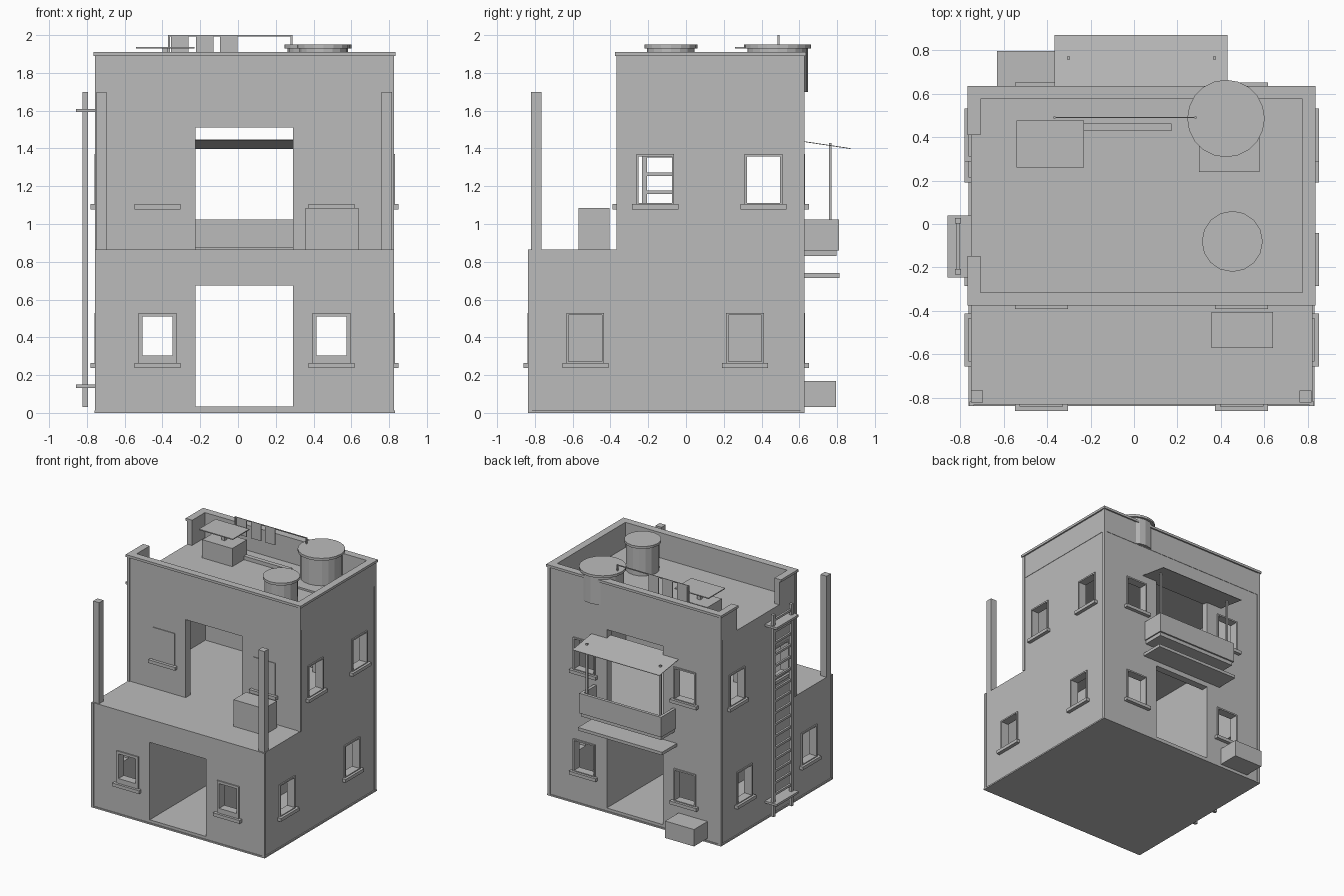
import bpy
import bmesh
from mathutils import Matrix, Vector

default_cube = bpy.data.objects.get("Cube")
if default_cube:
    bpy.data.objects.remove(default_cube, do_unlink=True)

plaster = bpy.data.materials.new("plaster_grey")
plaster.use_nodes = True
grey = (0.5, 0.5, 0.5, 1)
plaster.diffuse_color = grey
plaster.node_tree.nodes["Principled BSDF"].inputs["Base Color"].default_value = grey


def finish(name, bm):
    mesh = bpy.data.meshes.new(name)
    bm.to_mesh(mesh)
    bm.free()
    mesh.materials.append(plaster)
    obj = bpy.data.objects.new(name, mesh)
    bpy.context.scene.collection.objects.link(obj)
    return obj


def add_box(bm, xs, ys, zs):
    size = Vector((abs(xs[1] - xs[0]), abs(ys[1] - ys[0]), abs(zs[1] - zs[0])))
    centre = Vector((sum(xs), sum(ys), sum(zs))) / 2
    bmesh.ops.create_cube(bm, size=1, matrix=Matrix.Translation(centre) @ Matrix.Diagonal(size).to_4x4())


def boxes(name, *bounds):
    bm = bmesh.new()
    for b in bounds:
        add_box(bm, *b)
    return finish(name, bm)


def carve(target, *cutters):
    for cutter in cutters:
        cutter.hide_render = True
        mod = target.modifiers.new("cut", 'BOOLEAN')
        mod.operation = 'DIFFERENCE'
        mod.solver = 'EXACT'
        mod.object = cutter
    deps = bpy.context.evaluated_depsgraph_get()
    mesh = bpy.data.meshes.new_from_object(target.evaluated_get(deps))
    target.modifiers.clear()
    target.data = mesh
    for cutter in cutters:
        bpy.data.objects.remove(cutter, do_unlink=True)


# Main dimensions
LEFT, RIGHT = -0.75, 0.82
FRONT, TERRACE, BACK = -0.83, -0.36, 0.62
FLOOR, DECK, ROOF, TOP = 0.035, 0.865, 1.7, 1.91
WALL = 0.06
DOOR = (-0.226, 0.29)
SIDES = {"front": (FRONT, -1), "terrace": (TERRACE, -1), "back": (BACK, 1),
         "left": (LEFT, -1), "right": (RIGHT, 1)}


def on_wall(side, us, zs, depths):
    """Bounds of a box on a wall; depth is measured outwards."""
    plane, sign = SIDES[side]
    ds = [plane + sign * d for d in depths]
    return (ds, us, zs) if side in ("left", "right") else (us, ds, zs)


# Windows: frame, sill and the opening through the wall
def window(side, centre, base, border=0.012, low=0.012, blind=False):
    half, height = 0.1, 0.27
    us, zs = (centre - half, centre + half), (base, base + height)
    hole_u = (us[0] + border, us[1] - border)
    hole_z = (zs[0] + low, zs[1] - max(border, 0.012))
    sill = on_wall(side, (us[0] - 0.022, us[1] + 0.022), (base - 0.022, base + 0.005), (-0.01, 0.03))
    boxes(side + "_window_sill", sill)
    out = (-0.02, 0.01)
    if blind:
        boxes(side + "_shutter", on_wall(side, us, zs, (-0.02, 0.006)))
        return []
    boxes(side + "_window_frame",
          on_wall(side, (us[0], hole_u[0]), zs, out), on_wall(side, (hole_u[1], us[1]), zs, out),
          on_wall(side, hole_u, (zs[0], hole_z[0]), out), on_wall(side, hole_u, (hole_z[1], zs[1]), out))
    return [on_wall(side, hole_u, hole_z, (-WALL - 0.03, 0.03))]


lower_z, upper_z = 0.26, 1.1
low_holes, high_holes = [], []
for x in (-0.426, 0.495):
    low_holes += window("front", x, lower_z, 0.021, 0.045)
    low_holes += window("back", x, lower_z)
    high_holes += window("back", x, upper_z)
    window("terrace", x, upper_z, blind=True)
for side in ("left", "right"):
    for y in (-0.533, 0.313):
        low_holes += window(side, y, lower_z)
    for y in (-0.163, 0.41):
        high_holes += window(side, y, upper_z)
for side in ("front", "back"):
    low_holes.append(on_wall(side, DOOR, (FLOOR, 0.675), (-0.1, 0.03)))
for side in ("terrace", "back"):
    high_holes.append(on_wall(side, DOOR, (DECK - 0.05, 1.51), (-0.1, 0.03)))

# Hollow storeys
inside_x = (LEFT + WALL, RIGHT - WALL)
ground = boxes("ground_storey", ((LEFT, RIGHT), (FRONT, BACK), (0.005, DECK)))
carve(ground, boxes("room_cutter", (inside_x, (FRONT + WALL, BACK - WALL), (FLOOR, 0.82))),
      boxes("opening_cutter", *low_holes))
upper = boxes("upper_storey", ((LEFT, RIGHT), (TERRACE, BACK), (DECK, ROOF)))
carve(upper, boxes("room_cutter", (inside_x, (TERRACE + WALL, BACK - WALL), (DECK - 0.05, 1.65))),
      boxes("opening_cutter", *high_holes))
boxes("hall_partitions", *[((x, x + t), (FRONT + WALL, BACK - WALL), (FLOOR, 0.82))
                           for x, t in ((DOOR[0], -0.04), (DOOR[1], 0.04))])
boxes("base_plinth", ((LEFT - 0.01, RIGHT + 0.01), (FRONT - 0.007, BACK + 0.007), (0, 0.012)))

# Corner trims
for name, y_front, zs in (("lower_corner_trim", FRONT, (0.01, DECK)), ("upper_corner_trim", TERRACE, (DECK, TOP - 0.02))):
    e, w = 0.007, 0.015
    boxes(name, *[((x - s * w, x + s * e), (y - t * w, y + t * e), zs)
                  for x, s in ((LEFT, -1), (RIGHT, 1)) for y, t in ((y_front, -1), (BACK, 1))])


# Parapet and coping, open beside the ladder
def roof_ring(name, out, thick, zs):
    x0, x1, y0, y1 = LEFT - out, RIGHT + out, TERRACE - out, BACK + out
    boxes(name, ((x0, x1), (y0, y0 + thick), zs), ((x0, x1), (y1 - thick, y1), zs),
          ((x1 - thick, x1), (y0 + thick, y1 - thick), zs),
          ((x0, x0 + thick), (y0 + thick, -0.147), zs),
          ((x0, x0 + thick), (0.409, y1 - thick), zs))


roof_ring("parapet", 0.003, 0.045, (ROOF - 0.005, TOP - 0.02))
roof_ring("coping", 0.015, 0.06, (TOP - 0.02, TOP))

# Terrace pillars and crate
boxes("terrace_pillars", *[((x, x + 0.055), (-0.82, -0.765), (DECK, ROOF)) for x in (-0.75, 0.76)])
boxes("terrace_crate", ((0.357, 0.638), (-0.57, -0.405), (DECK, 1.085)))

# Balcony with awning, lower canopy and back crate
bx = (-0.34, 0.41)
rail = (DECK, 1.025)
boxes("balcony", (bx, (BACK, 0.81), (DECK - 0.005, DECK + 0.01)), (bx, (0.785, 0.81), rail),
      *[((x, x + t), (BACK, 0.785), rail) for x, t in ((bx[0], 0.025), (bx[1], -0.025))])
boxes("balcony_slab", ((bx[0] + 0.01, bx[1] - 0.01), (BACK, 0.797), (0.83, DECK - 0.005)))
boxes("door_canopy", ((-0.35, 0.42), (BACK, 0.812), (0.715, 0.74)))
boxes("awning_posts", *[((x - 0.007, x + 0.007), (0.757, 0.771), (DECK, 1.43)) for x in (-0.302, 0.37)])
awning = boxes("awning", ((-0.366, 0.43), (0.57, 0.87), (1.42, 1.424)))
for v in awning.data.vertices:
    v.co.z -= (v.co.y - 0.72) * 0.15
boxes("back_crate", ((-0.63, -0.366), (BACK, 0.795), (0.03, 0.17)))

# Ladder
rung_count = 17
rails = [((-0.822, -0.795), (y, y + 0.025), (0.03, ROOF)) for y in (-0.232, 0.003)]
rungs = [((-0.817, -0.8), (-0.215, 0.01), (z, z + 0.018))
         for z in [0.1 + i * (ROOF - 0.16) / (rung_count - 1) for i in range(rung_count)]]
boxes("ladder", *rails, *rungs)
boxes("ladder_brackets", *[((-0.858, LEFT), (-0.247, 0.04), (z, z + 0.018)) for z in (0.132, 1.592)])


# Water tanks
def cylinder(name, x, y, radius, z0, z1, sides):
    bm = bmesh.new()
    bmesh.ops.create_cone(bm, cap_ends=True, segments=sides, radius1=radius, radius2=radius,
                          depth=z1 - z0, matrix=Matrix.Translation((x, y, (z0 + z1) / 2)))
    finish(name, bm)


for name, x, y, radius, sides in (("large_tank", 0.423, 0.485, 0.178, 20), ("small_tank", 0.452, -0.08, 0.14, 16)):
    cylinder(name, x, y, radius * 0.9, ROOF, 1.93, sides)
    cylinder(name + "_lid", x, y, radius, 1.93, 1.95, sides)
boxes("tank_pad", ((0.3, 0.578), (0.24, 0.56), (ROOF, 1.715)))

# Roof box with panel, and low kerb
boxes("roof_box", ((-0.52, -0.245), (0.275, 0.465), (ROOF, 1.85)))
boxes("roof_panel", ((-0.54, -0.23), (0.26, 0.477), (1.93, 1.938)))
boxes("panel_stand", ((-0.4, -0.37), (0.355, 0.385), (1.85, 1.93)))
boxes("roof_kerb", ((-0.245, 0.172), (0.427, 0.463), (ROOF, 1.73)))

# Washing line
line_y = 0.49
boxes("washing_line", ((-0.37, 0.287), (line_y - 0.003, line_y + 0.003), (1.992, 2)),
      *[((x - 0.005, x + 0.005), (line_y - 0.005, line_y + 0.005), (ROOF, 2)) for x in (-0.366, 0.283)])
boxes("hanging_cloths", *[((x, x + 0.092), (line_y - 0.002, line_y + 0.002), (1.86, 1.992))
                          for x in (-0.355, -0.222, -0.095)])
